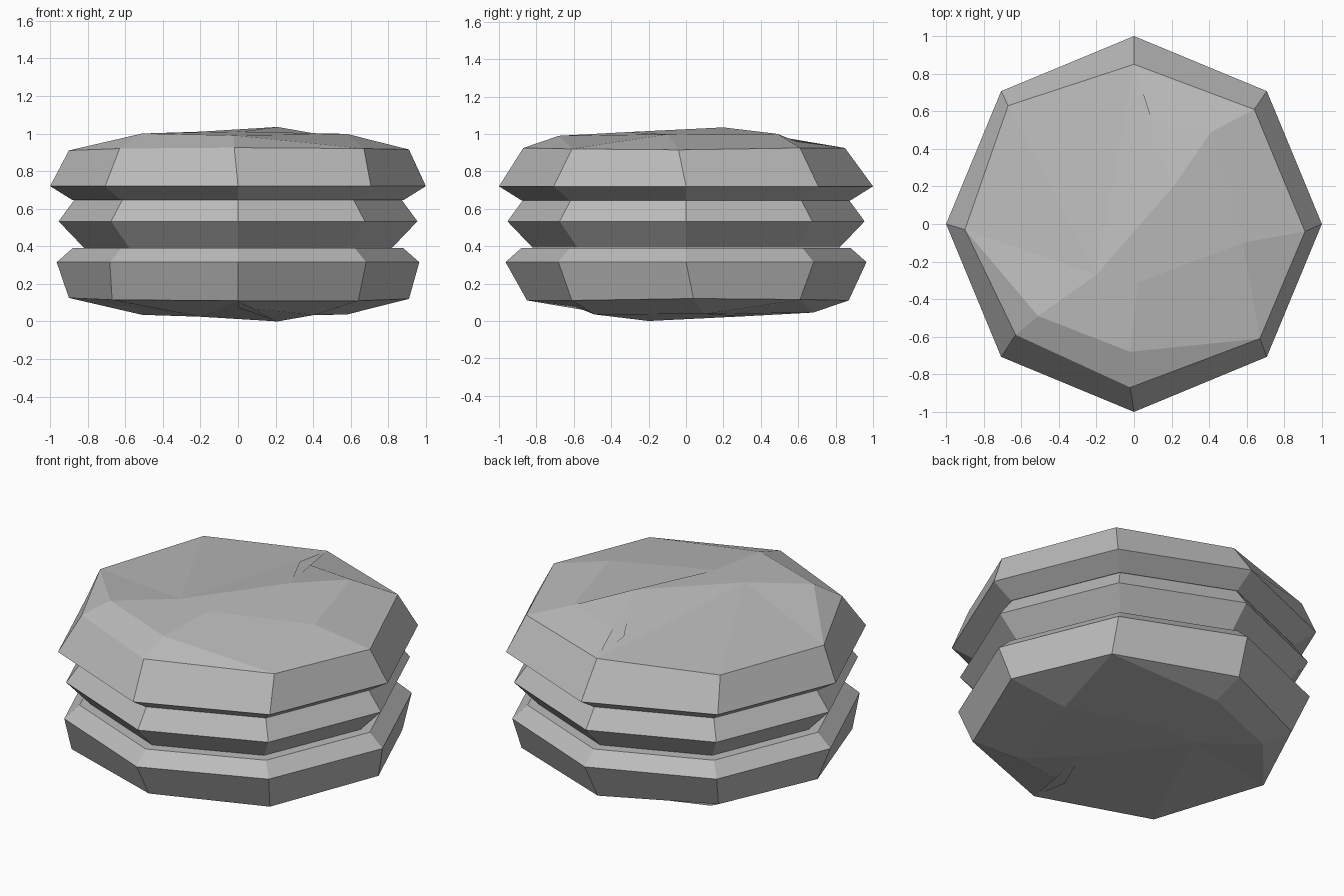
import bpy
import math
from mathutils import Matrix

cube = bpy.data.objects.get("Cube")
if cube:
    bpy.data.objects.remove(cube, do_unlink=True)

SIDES = 8
HEIGHT = 1.035

# Single grey finish
COLOUR = (0.5, 0.5, 0.5, 1.0)
grey = bpy.data.materials.new("plain_grey")
grey.use_nodes = True
grey.diffuse_color = COLOUR
grey.node_tree.nodes["Principled BSDF"].inputs["Base Color"].default_value = COLOUR


def ring(radius, z):
    """Octagon of points, counter-clockwise from +x."""
    return [(radius * math.cos(math.tau * i / SIDES),
             radius * math.sin(math.tau * i / SIDES), z) for i in range(SIDES)]


def stack(name, rings, crown=(), crown_faces=None):
    """Loft rings from the bottom up, close the base and cap or crown the top."""
    verts = [p for r in rings for p in r] + list(crown)
    faces = [tuple(reversed(range(SIDES)))]
    for k in range(len(rings) - 1):
        for i in range(SIDES):
            j = (i + 1) % SIDES
            a, b = k * SIDES, (k + 1) * SIDES
            faces.append((a + i, a + j, b + j, b + i))
    top = (len(rings) - 1) * SIDES
    for face in crown_faces or [range(SIDES)]:
        faces.append(tuple(top + v for v in face))
    mesh = bpy.data.meshes.new(name)
    mesh.from_pydata(verts, [], faces)
    mesh.materials.append(grey)
    obj = bpy.data.objects.new(name, mesh)
    bpy.context.collection.objects.link(obj)
    return obj


# Uneven rim and the facet corners of the domed crown
rim = [(.91, -.04, .915), (.64, .61, .925), (0, .85, .925), (-.67, .63, .92),
       (-.9, -.03, .91), (-.63, -.59, .92), (-.02, -.87, .925), (.67, -.61, .92)]
crown = [(.58, -.10, .998), (.41, .49, 1.0), (0, .59, .96), (-.51, -.49, 1.0),
         (-.02, -.68, .99), (.21, .20, HEIGHT), (-.20, -.27, 1.01), (.02, -.31, 1.01)]
E, NE, N, NW, W, SW, S, SE = range(SIDES)
e, ne, n, sw, s, peak, mid, low = range(SIDES, SIDES * 2)
facets = [(N, NW, mid), (NW, W, mid), (W, sw, mid), (N, mid, peak), (N, peak, n),
          (W, SW, sw), (SW, S, s, sw), (S, SE, s), (sw, s, low, mid),
          (s, SE, e, low), (SE, E, e), (e, E, NE, ne), (NE, N, n, ne),
          (n, peak, ne), (peak, mid, low, e, ne)]


def domed_slab(name, widest):
    return stack(name, [ring(.88, .645), ring(widest, .72), rim], crown, facets)


# Top slab, and the same form turned over for the bottom slab
domed_slab("top_slab", 1.0)
bottom = domed_slab("bottom_slab", .965)
bottom.data.transform(Matrix.Translation((0, 0, HEIGHT)) @ Matrix.Rotation(math.pi, 4, "X"))

# Flared layer between the slabs
stack("middle_layer", [ring(.82, .392), ring(.955, .533), ring(.865, .655)])
